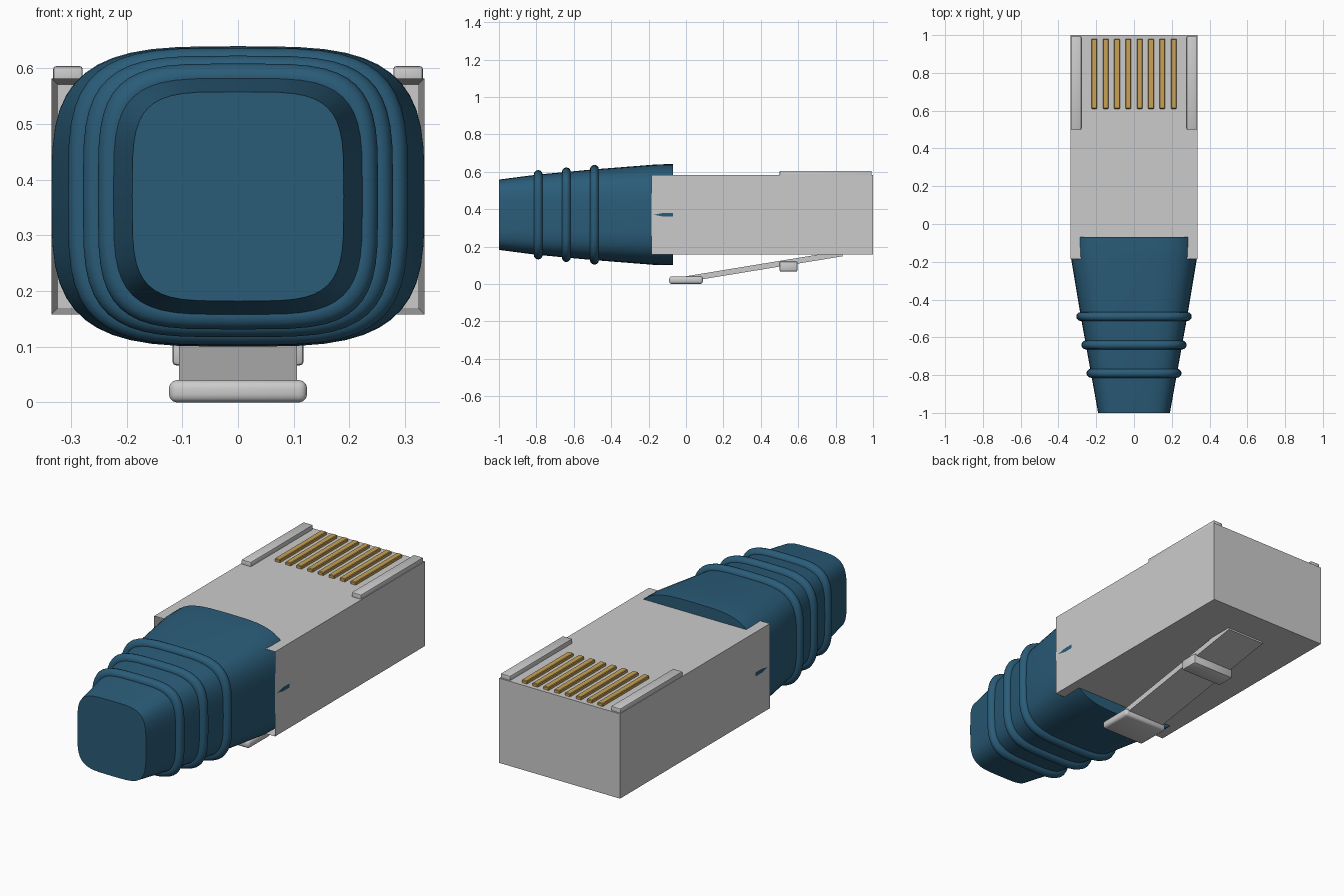
import bpy, bmesh, math
from mathutils import Vector

if "Cube" in bpy.data.objects:
    bpy.data.objects.remove(bpy.data.objects["Cube"])

ZC = 0.37    # height of the plug axis
SEG = 48     # points around the boot


def material(name, rgb):
    m = bpy.data.materials.new(name)
    m.diffuse_color = (*rgb, 1)
    m.use_nodes = True
    m.node_tree.nodes["Principled BSDF"].inputs["Base Color"].default_value = m.diffuse_color
    return m


BLUE = material("boot_blue", (0.023, 0.107, 0.19))
GOLD = material("contact_gold", (0.58, 0.36, 0.09))


def add_mesh(name, bm, mat=None, smooth=None):
    bmesh.ops.recalc_face_normals(bm, faces=bm.faces)
    me = bpy.data.meshes.new(name)
    bm.to_mesh(me)
    bm.free()
    ob = bpy.data.objects.new(name, me)
    bpy.context.collection.objects.link(ob)
    if mat:
        me.materials.append(mat)
    if smooth:
        bpy.ops.object.select_all(action='DESELECT')
        ob.select_set(True)
        bpy.context.view_layer.objects.active = ob
        bpy.ops.object.shade_smooth_by_angle(angle=math.radians(smooth))
    return ob


def box(name, lo, hi, bevel=0.0, mat=None, tilt=0.0, segments=2):
    lo, hi = Vector(lo), Vector(hi)
    bm = bmesh.new()
    bmesh.ops.create_cube(bm, size=1)
    bmesh.ops.scale(bm, vec=hi - lo, verts=bm.verts)
    if bevel:
        bmesh.ops.bevel(bm, geom=bm.edges[:], offset=bevel, segments=segments,
                        affect='EDGES', profile=0.5)
    ob = add_mesh(name, bm, mat, 35 if bevel else None)
    ob.location = (lo + hi) / 2
    ob.rotation_euler.x = tilt
    return ob


def spow(v, p):
    return math.copysign(abs(v) ** p, v)


# Boot profile: y, half width, half height, squareness
PROFILE = [(-1.0, .19, .188, 4.2), (-.8, .226, .214, 4.0), (-.5, .280, .242, 3.8),
           (-.17, .335, .268, 3.5), (-.12, .3352, .27, 3.5), (-.07, .3352, .27, 3.5)]


def boot_section(y):
    for a, b in zip(PROFILE, PROFILE[1:]):
        if y <= b[0]:
            t = (y - a[0]) / (b[0] - a[0])
            return [p + (q - p) * t for p, q in zip(a, b)]
    return PROFILE[-1]


def loop_points(y, w, h, n):
    pts = []
    for i in range(SEG):
        a = 2 * math.pi * i / SEG
        pts.append(Vector((w * spow(math.cos(a), 2 / n), y,
                           ZC + h * spow(math.sin(a), 2 / n))))
    return pts


def bridge(bm, rows, closed=False):
    count = len(rows) if closed else len(rows) - 1
    for r in range(count):
        a, b = rows[r], rows[(r + 1) % len(rows)]
        for i in range(SEG):
            j = (i + 1) % SEG
            bm.faces.new((a[i], a[j], b[j], b[i]))


# Strain relief boot
bm = bmesh.new()
rows = [[bm.verts.new(p) for p in loop_points(*s)] for s in PROFILE]
bridge(bm, rows)
bm.faces.new(rows[0])
bm.faces.new(rows[-1])
add_mesh("strain_relief_boot", bm, BLUE, 35)

# Grip ribs around the boot
for k, y in enumerate((-.79, -.64, -.49)):
    bm = bmesh.new()
    _, w, h, n = boot_section(y)
    rows = []
    for i in range(12):
        a = 2 * math.pi * i / 12
        d = .024 * math.cos(a)
        rows.append([bm.verts.new(p) for p in
                     loop_points(y + .024 * math.sin(a), w + d, h + d, n)])
    bridge(bm, rows, closed=True)
    add_mesh(f"grip_rib_{k + 1}", bm, BLUE, 60)

# Plug housing with a rectangular socket in its cable end
bm = bmesh.new()
bmesh.ops.create_cube(bm, size=1)
for v in bm.verts:
    v.co = (v.co.x * .67, .4075 + v.co.y * 1.185, ZC + v.co.z * .424)
bm.normal_update()
rear = [min(bm.faces, key=lambda f: f.calc_center_median().y)]
bmesh.ops.inset_region(bm, faces=rear, thickness=.017)
for v in rear[0].verts:
    v.co.y += .45
add_mesh("plug_housing", bm)

# Guide rails
for side, s in (("left", -1), ("right", 1)):
    x0, x1 = sorted((s * .279, s * .332))
    box(f"guide_rail_{side}", (x0, .5, .57), (x1, .993, .604), .005)

# Gold contacts
for i in range(8):
    x = (i - 3.5) * .06
    box(f"contact_{i + 1}", (x - .015, .61, .57), (x + .015, .98, .597), .003, GOLD, segments=1)

# Locking clip: sloping lever, catch and thumb tab
box("clip_lever", (-.106, -.01, .079), (.106, .84, .109), 0, None, math.radians(9.3))
box("clip_catch", (-.118, .5, .066), (.118, .596, .12), .008)
box("clip_thumb_tab", (-.124, -.09, 0), (.124, .09, .04), .014, segments=3)
